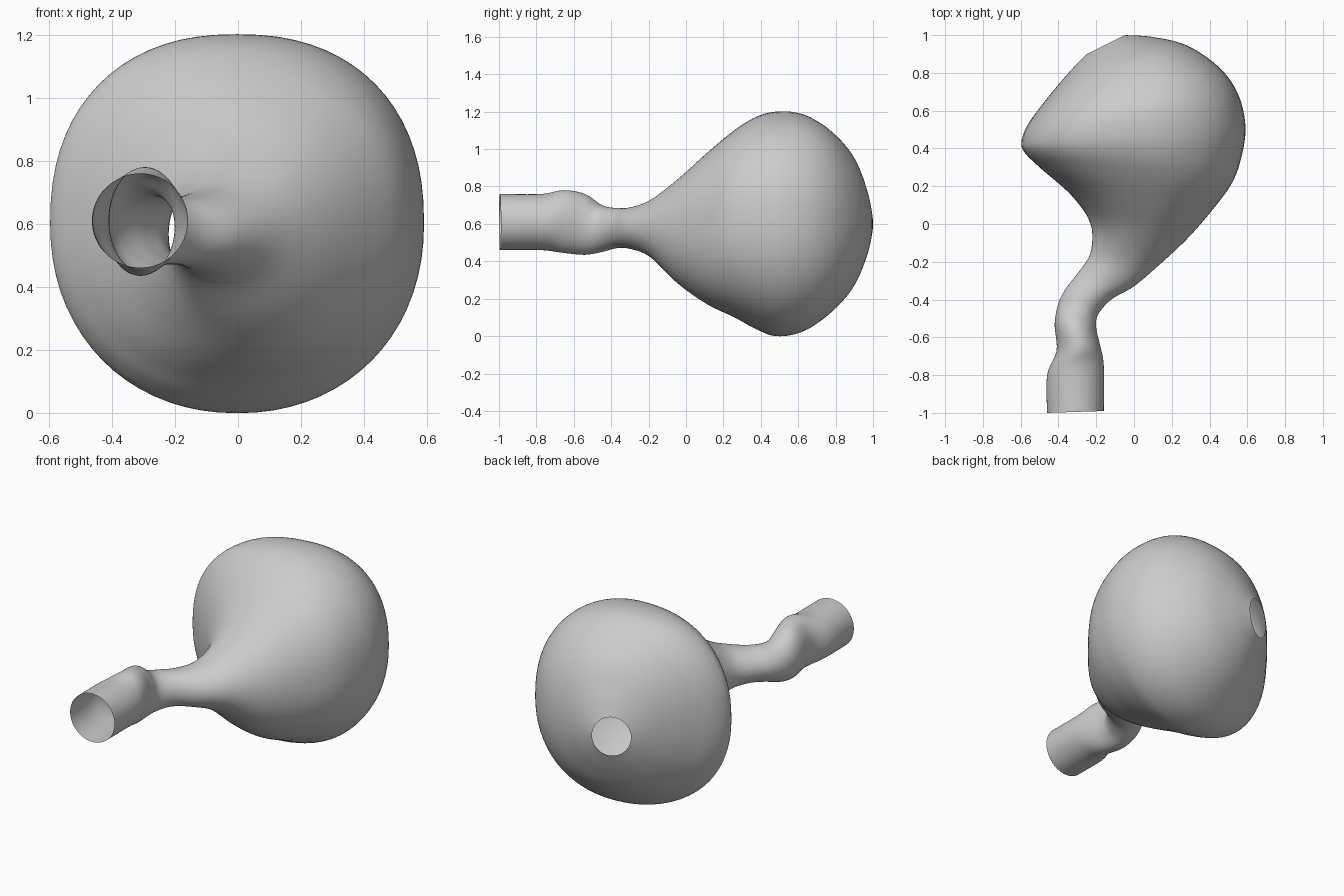
import bpy
import bmesh
import math
from mathutils import Vector

cube = bpy.data.objects.get("Cube")
if cube:
    bpy.data.objects.remove(cube, do_unlink=True)

AROUND = 72
STEPS = 6

# Cross-sections along the vessel: right-hand edge x, y, left-hand edge x, y, lowest z, highest z
tube = [
    (-.46, -1, -.16, -.99, .46, .76),
    (-.46, -.8, -.16, -.75, .46, .76),
    (-.41, -.67, -.18, -.64, .445, .78),
    (-.42, -.53, -.2, -.55, .435, .76),
    (-.4, -.42, -.19, -.48, .45, .7),
    (-.36, -.34, -.12, -.4, .47, .685),
    (-.29, -.25, 0, -.33, .465, .69),
    (-.23, -.15, .13, -.22, .42, .73),
]
sac = [
    (-.23, 0, .28, -.08, .28, .84),
    (-.33, .15, .42, .08, .17, .98),
    (-.5, .3, .52, .22, .1, 1.1),
    (-.58, .38, .57, .36, .04, 1.17),
    (-.595, .44, .59, .52, 0, 1.2),
    (-.56, .53, .55, .69, .02, 1.19),
    (-.48, .64, .45, .83, .1, 1.12),
    (-.39, .75, .28, .945, .22, 1),
    (-.31, .84, .1, .99, .36, .85),
    (-.25, .9, -.05, 1, .48, .72),
]


def blend(a, b, c, d, t):
    """Smooth curve between b and c."""
    return .5 * (2 * b + (c - a) * t + (2 * a - 5 * b + 4 * c - d) * t * t
                 + (3 * b - a - 3 * c + d) * t ** 3)


def smooth_sections(sections):
    last = len(sections) - 1
    result = []
    for i in range(last):
        near = [sections[max(0, min(last, i + k))] for k in (-1, 0, 1, 2)]
        for s in range(STEPS):
            result.append([blend(*values, s / STEPS) for values in zip(*near)])
    result.append(sections[last])
    return result


def power(value, exponent):
    return math.copysign(abs(value) ** exponent, value)


def ring_points(section):
    """Rounded section, a little squarer where the vessel is wide."""
    xa, ya, xb, yb, low, high = section
    a, b = Vector((xa, ya, 0)), Vector((xb, yb, 0))
    centre = (a + b) / 2 + Vector((0, 0, (low + high) / 2))
    side, height = (b - a) / 2, Vector((0, 0, (high - low) / 2))
    square = min(1, max(0, side.length - .15) * 3)
    for k in range(AROUND):
        angle = math.tau * k / AROUND
        fullness = .13 if math.sin(angle) > 0 else .06
        e = 1 - fullness * square
        yield centre + side * power(math.cos(angle), e) + height * power(math.sin(angle), e)


# Open-ended vessel wall lofted through the sections
bm = bmesh.new()
rings = [[bm.verts.new(p) for p in ring_points(s)] for s in smooth_sections(tube + sac)]
for first, second in zip(rings, rings[1:]):
    for k in range(AROUND):
        n = (k + 1) % AROUND
        bm.faces.new((first[k], first[n], second[n], second[k]))
bm.normal_update()
# Make the wall face outward
middle = rings[len(rings) // 2][0].link_faces[0]
if middle.normal.x < 0:
    bmesh.ops.reverse_faces(bm, faces=bm.faces[:])

mesh = bpy.data.meshes.new("vessel_wall")
bm.to_mesh(mesh)
bm.free()
vessel = bpy.data.objects.new("vessel_wall", mesh)
bpy.context.collection.objects.link(vessel)

# Plain grey material
grey = bpy.data.materials.new("light_grey")
grey.use_nodes = True
colour = (.6, .6, .6, 1)
grey.diffuse_color = colour
grey.node_tree.nodes["Principled BSDF"].inputs["Base Color"].default_value = colour
mesh.materials.append(grey)
mesh.polygons.foreach_set("use_smooth", [True] * len(mesh.polygons))
